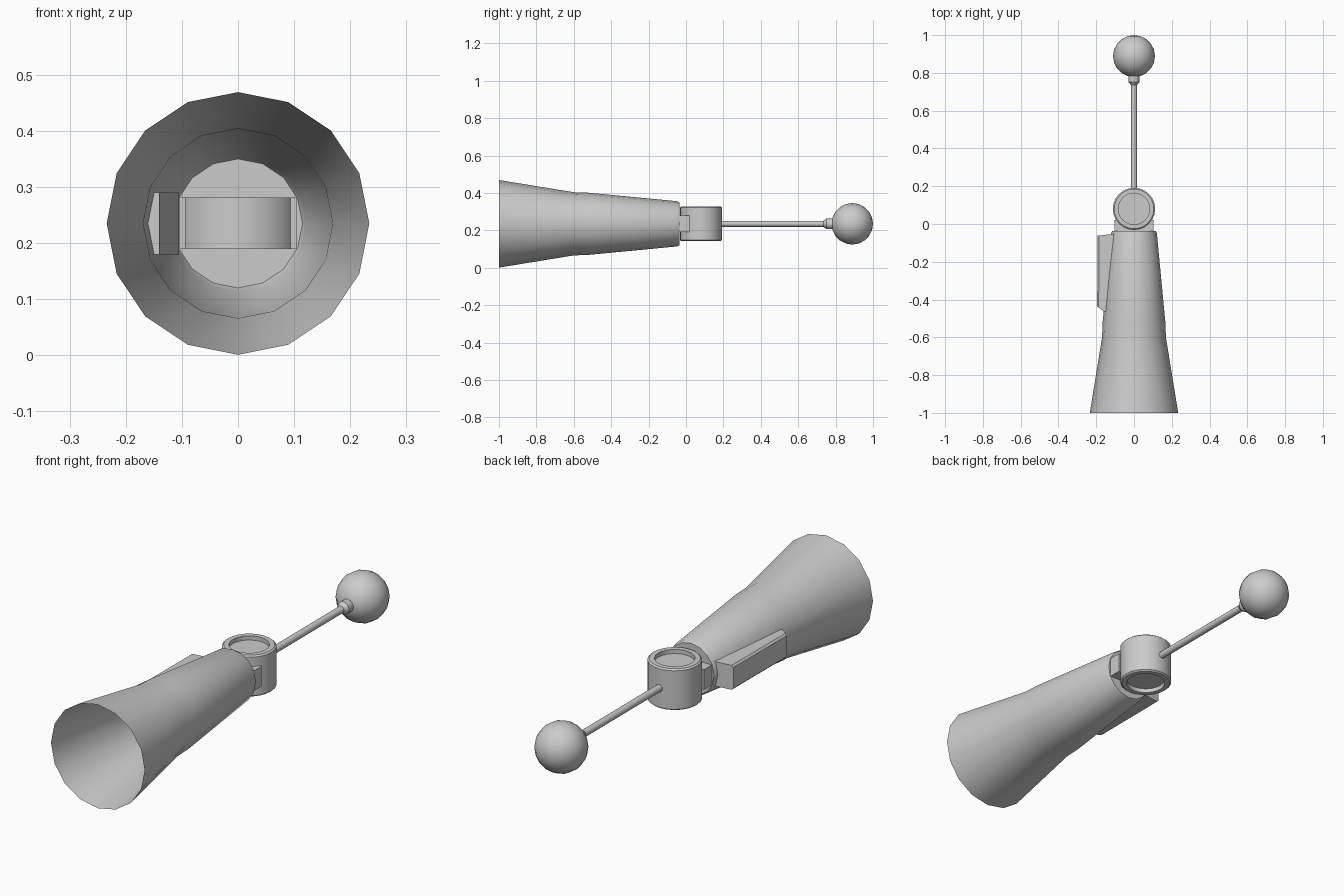
import bpy, bmesh, math
from mathutils import Matrix, Vector

if "Cube" in bpy.data.objects:
    bpy.data.objects.remove(bpy.data.objects["Cube"])

ZC = 0.235  # height of the main axis

grey = bpy.data.materials.new("light grey")
grey.diffuse_color = (0.6, 0.6, 0.6, 1)
grey.use_nodes = True
grey.node_tree.nodes["Principled BSDF"].inputs["Base Color"].default_value = grey.diffuse_color


def finish(name, bm, smooth=True, angle=35):
    bmesh.ops.recalc_face_normals(bm, faces=bm.faces)
    me = bpy.data.meshes.new(name)
    bm.to_mesh(me)
    bm.free()
    me.materials.append(grey)
    ob = bpy.data.objects.new(name, me)
    bpy.context.collection.objects.link(ob)
    if smooth:
        bpy.ops.object.select_all(action='DESELECT')
        ob.select_set(True)
        bpy.context.view_layer.objects.active = ob
        bpy.ops.object.shade_smooth_by_angle(angle=math.radians(angle))
    return ob


def lathe(bm, profile, n, place):
    """Rings of n points from (radius, distance) pairs; returns the rings."""
    rings = []
    for r, d in profile:
        ring = []
        for i in range(n):
            a = 2 * math.pi * i / n
            ring.append(bm.verts.new(place(r * math.cos(a), r * math.sin(a), d)))
        rings.append(ring)
    for a, b in zip(rings, rings[1:]):
        for i in range(n):
            j = (i + 1) % n
            bm.faces.new((a[i], a[j], b[j], b[i]))
    return rings


def along_y(u, v, d):
    return Vector((u, d, ZC + v))


# Open flared sleeve, closed at the narrow end around a slot for the hinge
bm = bmesh.new()
sleeve = [(0.234, -1.0), (0.169, -0.60), (0.166, -0.52),
          (0.121, -0.048), (0.115, -0.036)]
rings = lathe(bm, sleeve, 16, along_y)
end = rings[-1]
slot = [bm.verts.new((x, -0.036, ZC + z)) for x, z in
        ((-0.104, -0.045), (0.104, -0.045), (0.104, 0.045), (-0.104, 0.045))]
edges = [bm.edges.get((end[i], end[(i + 1) % 16])) for i in range(16)]
edges += [bm.edges.new((slot[i], slot[(i + 1) % 4])) for i in range(4)]
bmesh.ops.triangle_fill(bm, edges=edges, use_beauty=True, normal=(0, 1, 0))
finish("sleeve", bm)

# Hinge bracket: a box open toward the sleeve
bm = bmesh.new()
m = Matrix.Translation((0, -0.008, ZC)) @ Matrix.Diagonal((0.208, 0.056, 0.09, 1))
bmesh.ops.create_cube(bm, size=1, matrix=m)
front = [f for f in bm.faces if f.calc_center_median().y < -0.03]
bmesh.ops.delete(bm, geom=front, context='FACES_ONLY')
finish("hinge_bracket", bm, smooth=False)

# Hinge drum with recessed discs on both ends
bm = bmesh.new()
half = [(0.083, 0.074), (0.083, 0.093), (0.105, 0.093), (0.112, 0.087)]
drum = half + [(r, -z) for r, z in reversed(half)]
rings = lathe(bm, drum, 24, lambda u, v, d: Vector((u, 0.08 + v, ZC + d)))
bm.faces.new(rings[0])
bm.faces.new(rings[-1])
finish("hinge_drum", bm)

# Rod with a collar below the ball
bm = bmesh.new()
rod = [(0.016, 0.17), (0.016, 0.735), (0.029, 0.752), (0.029, 0.80)]
rings = lathe(bm, rod, 12, along_y)
bm.faces.new(rings[0])
bm.faces.new(rings[-1])
finish("rod_and_collar", bm)

# Ball knob
bm = bmesh.new()
m = Matrix.Translation((0, 0.889, ZC)) @ Matrix.Rotation(math.pi / 2, 4, 'X')
bmesh.ops.create_uvsphere(bm, u_segments=16, v_segments=10, radius=0.111, matrix=m)
finish("ball_knob", bm, angle=60)

# Side grip: wedge plate sunk into the left side of the sleeve
bm = bmesh.new()
outline = [(-0.105, -0.052), (-0.193, -0.062), (-0.195, -0.437),
           (-0.160, -0.462), (-0.140, -0.462)]
low = [bm.verts.new((x, y, ZC - 0.055)) for x, y in outline]
face = bm.faces.new(low)
up = bmesh.ops.extrude_face_region(bm, geom=[face])
bmesh.ops.translate(bm, vec=(0, 0, 0.11),
                    verts=[v for v in up["geom"] if isinstance(v, bmesh.types.BMVert)])
# chamfer the long outer edges
outer = [e for e in bm.edges
         if all(v.co.x < -0.19 for v in e.verts) and e.calc_length() > 0.3]
bmesh.ops.bevel(bm, geom=outer, offset=0.008, segments=1, affect='EDGES')
finish("side_grip", bm, smooth=False)
